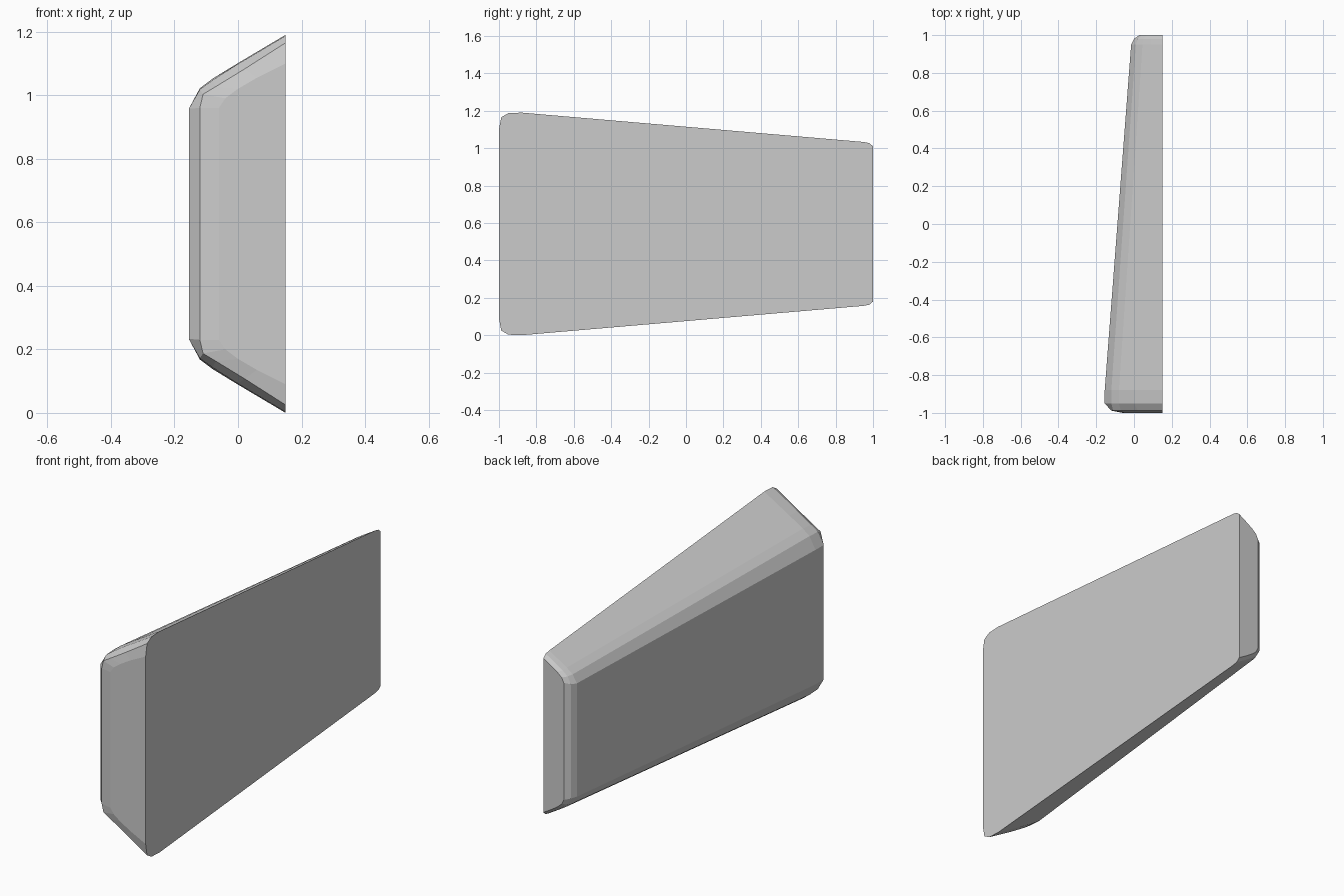
import bpy, bmesh

if "Cube" in bpy.data.objects:
    bpy.data.objects.remove(bpy.data.objects["Cube"])

MID_Z = 0.595

# Upper half of each cross-section along y: (x, height above the middle),
# running from the flat mounting side to the sloped outer side
SECTIONS = [
    (-1.00, [(0.15, 0.505), (0.06, 0.46), (0.00, 0.425), (-0.04, 0.395), (-0.06, 0.365)]),
    (-0.988, [(0.15, 0.570), (0.02, 0.487), (-0.07, 0.432), (-0.11, 0.408), (-0.12, 0.365)]),
    (-0.95, [(0.15, 0.592), (0.00, 0.503), (-0.08, 0.452), (-0.12, 0.423), (-0.155, 0.362)]),
    (-0.88, [(0.15, 0.595), (0.00, 0.506), (-0.08, 0.457), (-0.12, 0.427), (-0.155, 0.362)]),
    (0.95, [(0.15, 0.438), (0.09, 0.402), (0.045, 0.374), (0.01, 0.347), (-0.015, 0.305)]),
    (0.98, [(0.15, 0.432), (0.09, 0.397), (0.05, 0.370), (0.02, 0.345), (0.00, 0.308)]),
    (1.00, [(0.15, 0.415), (0.10, 0.385), (0.065, 0.362), (0.04, 0.340), (0.028, 0.315)]),
]


def full_ring(bm, y, half):
    """Mirror a half profile about the middle height and make its vertices."""
    pts = half + [(x, -h) for x, h in reversed(half)]
    return [bm.verts.new((x, y, MID_Z + h)) for x, h in pts]


# Tapered body lofted through the sections
bm = bmesh.new()
rings = [full_ring(bm, y, half) for y, half in SECTIONS]
n = len(rings[0])
for a, b in zip(rings, rings[1:]):
    for i in range(n - 1):
        bm.faces.new((a[i], a[(i + 1) % n], b[(i + 1) % n], b[i]))

# End caps and the single flat mounting face
bm.faces.new(rings[0])
bm.faces.new(rings[-1])
bm.faces.new([r[0] for r in rings] + [r[-1] for r in reversed(rings)])
bmesh.ops.recalc_face_normals(bm, faces=bm.faces[:])

mesh = bpy.data.meshes.new("tapered_side_panel")
bm.to_mesh(mesh)
bm.free()
panel = bpy.data.objects.new("tapered_side_panel", mesh)
bpy.context.collection.objects.link(panel)
